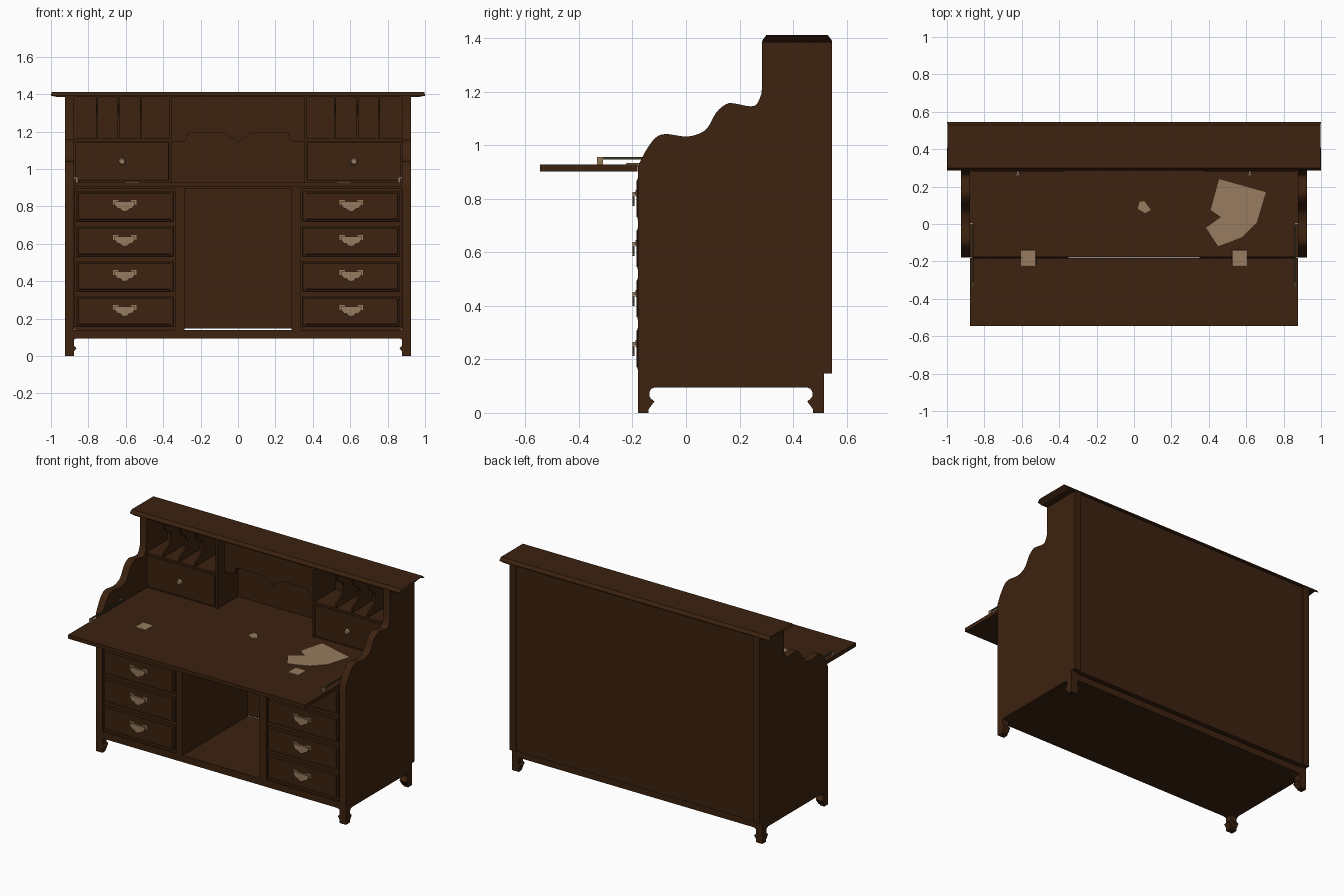
import bpy, bmesh, math
from mathutils import Vector

cube = bpy.data.objects.get("Cube")
if cube:
    bpy.data.objects.remove(cube)


def material(name, rgb):
    m = bpy.data.materials.new(name)
    m.use_nodes = True
    m.diffuse_color = (*rgb, 1)
    m.node_tree.nodes["Principled BSDF"].inputs["Base Color"].default_value = (*rgb, 1)
    return m


WOOD = material("dark_walnut", (0.045, 0.016, 0.005))
METAL = material("pale_brass", (0.31, 0.2, 0.115))
STEEL = material("dark_brass", (0.05, 0.042, 0.016))


def add(name, bm, mat=WOOD, mirror=False, bevel=0):
    bmesh.ops.recalc_face_normals(bm, faces=bm.faces)
    me = bpy.data.meshes.new(name)
    bm.to_mesh(me)
    bm.free()
    me.materials.append(mat)
    ob = bpy.data.objects.new(name, me)
    bpy.context.collection.objects.link(ob)
    if bevel:
        mod = ob.modifiers.new("Bevel", "BEVEL")
        mod.width, mod.segments = bevel, 2
    if mirror:
        ob.modifiers.new("Mirror", "MIRROR").use_clip = False
    return ob


def prism(name, pts, axis, a, b, **kw):
    """Extrude a flat outline along one axis, from a to b."""
    bm = bmesh.new()
    order = {"x": lambda p, t: (t, p[0], p[1]),
             "y": lambda p, t: (p[0], t, p[1]),
             "z": lambda p, t: (p[0], p[1], t)}[axis]
    face = bm.faces.new([bm.verts.new(order(p, a)) for p in pts])
    ext = bmesh.ops.extrude_face_region(bm, geom=[face])
    step = Vector(order((0, 0), b - a))
    bmesh.ops.translate(bm, vec=step, verts=[v for v in ext["geom"] if isinstance(v, bmesh.types.BMVert)])
    return add(name, bm, **kw)


def box(name, x, y, z, **kw):
    pts = [(x[0], y[0]), (x[1], y[0]), (x[1], y[1]), (x[0], y[1])]
    return prism(name, pts, "z", z[0], z[1], **kw)


def smooth_path(pts, n=5):
    """Catmull-Rom curve through the points."""
    p = [Vector(q) for q in [pts[0], *pts, pts[-1]]]
    out = []
    for i in range(1, len(p) - 2):
        for k in range(n):
            t = k / n
            a, b, c, d = p[i - 1:i + 3]
            out.append(0.5 * (2 * b + (c - a) * t + (2 * a - 5 * b + 4 * c - d) * t * t
                              + (3 * b - a - 3 * c + d) * t ** 3))
    return [tuple(q) for q in out] + [pts[-1]]


# bracket foot outline, as (distance from corner, height), from tip to apron
FOOT = [(0.03, 0), (0.062, 0.043), (0.05, 0.052), (0.043, 0.062),
        (0.043, 0.078), (0.05, 0.09), (0.062, 0.095)]
FRONT, REAR, BACK = -0.18, 0.515, 0.545

# side panels with scrolled front edge and bracket feet
scroll = smooth_path([(FRONT, 0.92), (-0.153, 0.975), (-0.115, 1.027), (-0.075, 1.042),
                      (0, 1.033), (0.052, 1.045), (0.082, 1.068), (0.115, 1.125),
                      (0.153, 1.155), (0.183, 1.156), (0.238, 1.146), (0.265, 1.155),
                      (0.283, 1.195)])
outline = [(FRONT, 0)] + [(FRONT + d, z) for d, z in FOOT]
outline += [(REAR - d, z) for d, z in reversed(FOOT)] + [(REAR, 0), (REAR, 0.147)]
outline += [(BACK, 0.147), (BACK, 1.388), (0.285, 1.388)] + scroll[::-1]
prism("side_panels", outline, "x", 0.877, 0.925, mirror=True)

# returns of the bracket feet on front and back
ret = [(0.925, 0)] + [(0.925 - d, z) for d, z in FOOT] + [(0.925, 0.095)]
prism("front_foot_brackets", ret, "y", FRONT, FRONT + 0.04, mirror=True)
prism("rear_foot_brackets", ret, "y", REAR - 0.04, REAR, mirror=True)

# moulded top board, flared at the ends
top = prism("top_board", [(0.285, 1.385), (0.545, 1.385), (0.545, 1.392), (0.53, 1.412),
                          (0.30, 1.412), (0.285, 1.392)], "x", -1, 1)
for v in top.data.vertices:
    if v.co.z < 1.39:
        v.co.x *= 0.965
    elif v.co.z > 1.4:
        v.co.x *= 0.997

# carcass
box("base_board", (-0.877, 0.877), (-0.178, REAR), (0.095, 0.14))
box("back_panel", (-0.877, 0.877), (0.505, 0.537), (0.147, 1.386))
box("desk_top", (-0.877, 0.877), (-0.177, 0.51), (0.895, 0.925))
box("drop_leaf", (-0.877, 0.877), (-0.545, -0.182), (0.903, 0.928))
box("knee_partitions", (0.285, 0.335), (-0.178, 0.506), (0.14, 0.896), mirror=True)
box("drawer_banks", (0.335, 0.874), (-0.168, 0.506), (0.14, 0.896), mirror=True)

# pedestal drawers with raised fields
for i in range(4):
    z = 0.24 + 0.187 * i
    box(f"drawer_front_{i + 1}", (0.345, 0.867), (-0.181, -0.16), (z - 0.082, z + 0.082),
        mirror=True, bevel=0.006)
    box(f"drawer_field_{i + 1}", (0.357, 0.855), (-0.185, -0.17), (z - 0.07, z + 0.07),
        mirror=True, bevel=0.004)


def handle(z):
    """Swan neck pull: two back plates, posts and a bail."""
    for s in (-1, 1):
        cx = 0.605 + s * 0.048
        box("handle_plate", (cx - 0.014, cx + 0.014), (-0.188, -0.184), (z, z + 0.026),
            mat=METAL, mirror=True)
        box("handle_post", (cx - 0.006, cx + 0.006), (-0.2, -0.186), (z + 0.006, z + 0.018),
            mat=METAL, mirror=True)
    half = [(0.048, 0.012), (0.056, -0.004), (0.044, -0.014), (0.026, -0.016), (0.018, -0.027)]
    path = [(-x, dz) for x, dz in half] + [(0, -0.03)] + half[::-1]
    outer = [(0.605 + x, z + dz + 0.005) for x, dz in path]
    inner = [(0.605 + x * 0.86, z + dz - 0.005) for x, dz in path]
    prism("handle_bail", outer + inner[::-1], "y", -0.2, -0.192, mat=METAL, mirror=True)


for i in range(4):
    handle(0.247 + 0.187 * i)

# upper drawers and pigeonholes
box("upper_drawer_cases", (0.36, 0.877), (0.295, 0.506), (0.925, 1.15), mirror=True)
box("upper_drawer_fronts", (0.37, 0.87), (0.28, 0.3), (0.938, 1.143), mirror=True, bevel=0.005)
box("pigeonhole_shelves", (0.355, 0.877), (0.285, 0.506), (1.148, 1.163), mirror=True)
box("pigeonhole_ends", (0.352, 0.366), (0.287, 0.506), (0.925, 1.386), mirror=True)
edge = smooth_path([(0.29, 1.163), (0.295, 1.195), (0.345, 1.225), (0.37, 1.27),
                    (0.35, 1.31), (0.31, 1.335), (0.29, 1.386)], 4)
for x in (0.52, 0.638, 0.755):
    prism("pigeonhole_divider", edge + [(0.506, 1.386), (0.506, 1.163)], "x",
          x - 0.005, x + 0.005, mirror=True)

# centre valance with stepped lower edge and pendant
half = [(0.354, 1.147), (0.285, 1.147), (0.275, 1.165), (0.265, 1.195), (0.07, 1.195),
        (0.045, 1.172), (0.02, 1.16)]
lower = half + [(0, 1.135)] + [(-x, z) for x, z in half[::-1]]
prism("centre_valance", lower + [(-0.354, 1.386), (0.354, 1.386)], "y", 0.36, 0.38)

# upper drawer knobs
for name, r1, r2, y, d in (("knob_stems", 0.008, 0.008, 0.274, 0.02),
                           ("knob_heads", 0.013, 0.019, 0.264, 0.014)):
    bm = bmesh.new()
    bmesh.ops.create_cone(bm, cap_ends=True, segments=16, radius1=r1, radius2=r2, depth=d)
    for v in bm.verts:
        v.co = Vector((0.62 + v.co.x, y - v.co.z * (1 if r1 == r2 else -1), 1.04 + v.co.y))
    add(name, bm, mat=METAL, mirror=True)

# leaf hinges and stays
box("leaf_hinges", (0.525, 0.605), (-0.225, -0.14), (0.92, 0.934), mat=METAL, mirror=True, bevel=0.004)
box("stay_rods", (0.858, 0.867), (-0.33, 0.005), (0.948, 0.957), mat=STEEL, mirror=True)
box("stay_brackets", (0.856, 0.869), (-0.333, -0.31), (0.926, 0.956), mat=METAL, mirror=True)
box("stay_pins", (0.862, 0.877), (-0.003, 0.009), (0.946, 0.959), mat=METAL, mirror=True)

# pale patches on the writing surface
prism("large_patch", [(0.455, 0.24), (0.705, 0.17), (0.657, 0.01), (0.578, -0.07), (0.513, -0.096),
                      (0.449, -0.118), (0.385, -0.02), (0.465, 0.037), (0.41, 0.075)],
      "z", 0.924, 0.928, mat=METAL)
prism("small_patch", [(0.03, 0.12), (0.055, 0.122), (0.09, 0.075), (0.06, 0.058), (0.02, 0.08)],
      "z", 0.924, 0.928, mat=METAL)

# smooth the curved edges only
for ob in bpy.context.selected_objects:
    ob.select_set(False)
for ob in bpy.context.collection.objects:
    if ob.type == "MESH" and ob.name.startswith(("side_panels", "pigeonhole_divider", "knob")):
        ob.select_set(True)
        bpy.context.view_layer.objects.active = ob
bpy.ops.object.shade_smooth_by_angle(angle=math.radians(35))
